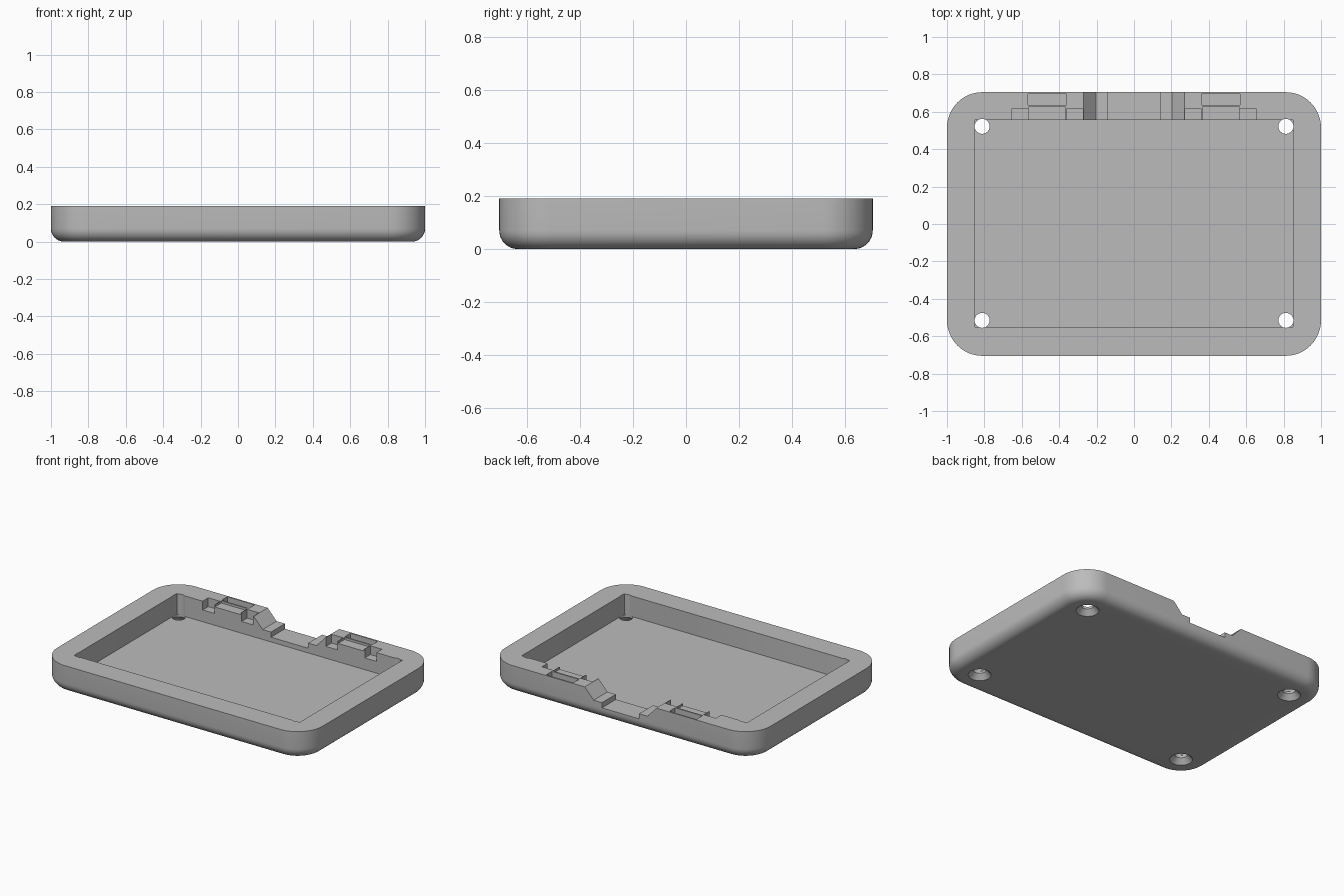
import bpy
import bmesh
import math
from mathutils import Matrix

if "Cube" in bpy.data.objects:
    bpy.data.objects.remove(bpy.data.objects["Cube"], do_unlink=True)

WIDTH, DEPTH, HEIGHT = 2.0, 1.41, 0.19
CORNER, FILLET = 0.19, 0.07
FLOOR = 0.05
WALL_IN, BACK = 0.555, 0.705

grey = bpy.data.materials.new("grey_plastic")
grey.use_nodes = True
COLOUR = (0.5, 0.5, 0.5, 1)
grey.diffuse_color = COLOUR
grey.node_tree.nodes["Principled BSDF"].inputs["Base Color"].default_value = COLOUR


def finish(name, bm):
    bmesh.ops.recalc_face_normals(bm, faces=bm.faces)
    mesh = bpy.data.meshes.new(name)
    bm.to_mesh(mesh)
    bm.free()
    mesh.materials.append(grey)
    obj = bpy.data.objects.new(name, mesh)
    bpy.context.collection.objects.link(obj)
    return obj


def loft(name, rings):
    """Skin a stack of equal rings and cap both ends."""
    bm = bmesh.new()
    loops = [[bm.verts.new(p) for p in ring] for ring in rings]
    for a, b in zip(loops, loops[1:]):
        for i in range(len(a)):
            j = (i + 1) % len(a)
            bm.faces.new((a[i], a[j], b[j], b[i]))
    bm.faces.new(loops[0])
    bm.faces.new(loops[-1])
    return finish(name, bm)


def rounded_ring(inset, z, steps=12):
    """Rounded rectangle outline, drawn in from the outer edge."""
    ring = []
    for k, (sx, sy) in enumerate(((1, 1), (-1, 1), (-1, -1), (1, -1))):
        for i in range(steps + 1):
            a = math.pi / 2 * (k + i / steps)
            ring.append((sx * (WIDTH / 2 - CORNER) + (CORNER - inset) * math.cos(a),
                         sy * (DEPTH / 2 - CORNER) + (CORNER - inset) * math.sin(a), z))
    return ring


def circle(x, y, r, z, steps=32):
    return [(x + r * math.cos(math.tau * i / steps),
             y + r * math.sin(math.tau * i / steps), z) for i in range(steps)]


def box(name, x0, x1, y0, y1, z0, z1):
    bm = bmesh.new()
    bmesh.ops.create_cube(bm, size=1)
    bm.transform(Matrix.Translation(((x0 + x1) / 2, (y0 + y1) / 2, (z0 + z1) / 2))
                 @ Matrix.Diagonal((x1 - x0, y1 - y0, z1 - z0, 1)))
    return finish(name, bm)


# Rounded shell with a quarter-round lower edge
rings = []
for i in range(9):
    a = math.pi / 2 * i / 8
    rings.append(rounded_ring(FILLET * (1 - math.sin(a)), FILLET * (1 - math.cos(a))))
rings.append(rounded_ring(0, HEIGHT))
tray = loft("tray", rings)

TOP = HEIGHT + 0.1
cutters = [box("cavity_cutter", -0.85, 0.85, -0.55, WALL_IN, FLOOR, TOP)]

# Stepped gap with sloped sides through the back wall
half = [(0.14, 0.082), (0.14, 0.117), (0.203, 0.117), (0.27, HEIGHT), (0.27, TOP)]
profile = half + [(-x, z) for x, z in reversed(half)]
cutters.append(loft("gap_cutter", [[(x, y, z) for x, z in profile]
                                   for y in (WALL_IN - 0.05, BACK + 0.05)]))

# Latch seats either side of the gap: two alcoves, a low step and a pocket
for s in (-1, 1):
    def seat(name, a, b, *rest):
        cutters.append(box(name, min(s * a, s * b), max(s * a, s * b), *rest))
    seat("alcove_cutter", 0.567, 0.655, WALL_IN - 0.02, 0.615, HEIGHT - 0.06, TOP)
    seat("alcove_cutter", 0.274, 0.362, WALL_IN - 0.02, 0.615, HEIGHT - 0.06, TOP)
    seat("step_cutter", 0.366, 0.563, WALL_IN - 0.02, 0.625, HEIGHT - 0.015, TOP)
    seat("pocket_cutter", 0.362, 0.567, 0.635, 0.695, HEIGHT - 0.035, TOP)

# Countersunk corner screw holes
for x in (-0.812, 0.812):
    for y in (-0.515, 0.522):
        cutters.append(loft("screw_hole_cutter", [
            circle(x, y, 0.08, -0.01), circle(x, y, 0.04, 0.035),
            circle(x, y, 0.04, TOP)]))

for cutter in cutters:
    mod = tray.modifiers.new(cutter.name, "BOOLEAN")
    mod.operation = "DIFFERENCE"
    mod.solver = "EXACT"
    mod.object = cutter

# Bake the cuts, then drop the cutters
bpy.context.view_layer.update()
depsgraph = bpy.context.evaluated_depsgraph_get()
baked = bpy.data.meshes.new_from_object(tray.evaluated_get(depsgraph))
tray.modifiers.clear()
tray.data = baked
for cutter in cutters:
    bpy.data.objects.remove(cutter, do_unlink=True)

bpy.ops.object.select_all(action="DESELECT")
tray.select_set(True)
bpy.context.view_layer.objects.active = tray
bpy.ops.object.shade_smooth_by_angle(angle=math.radians(30))
